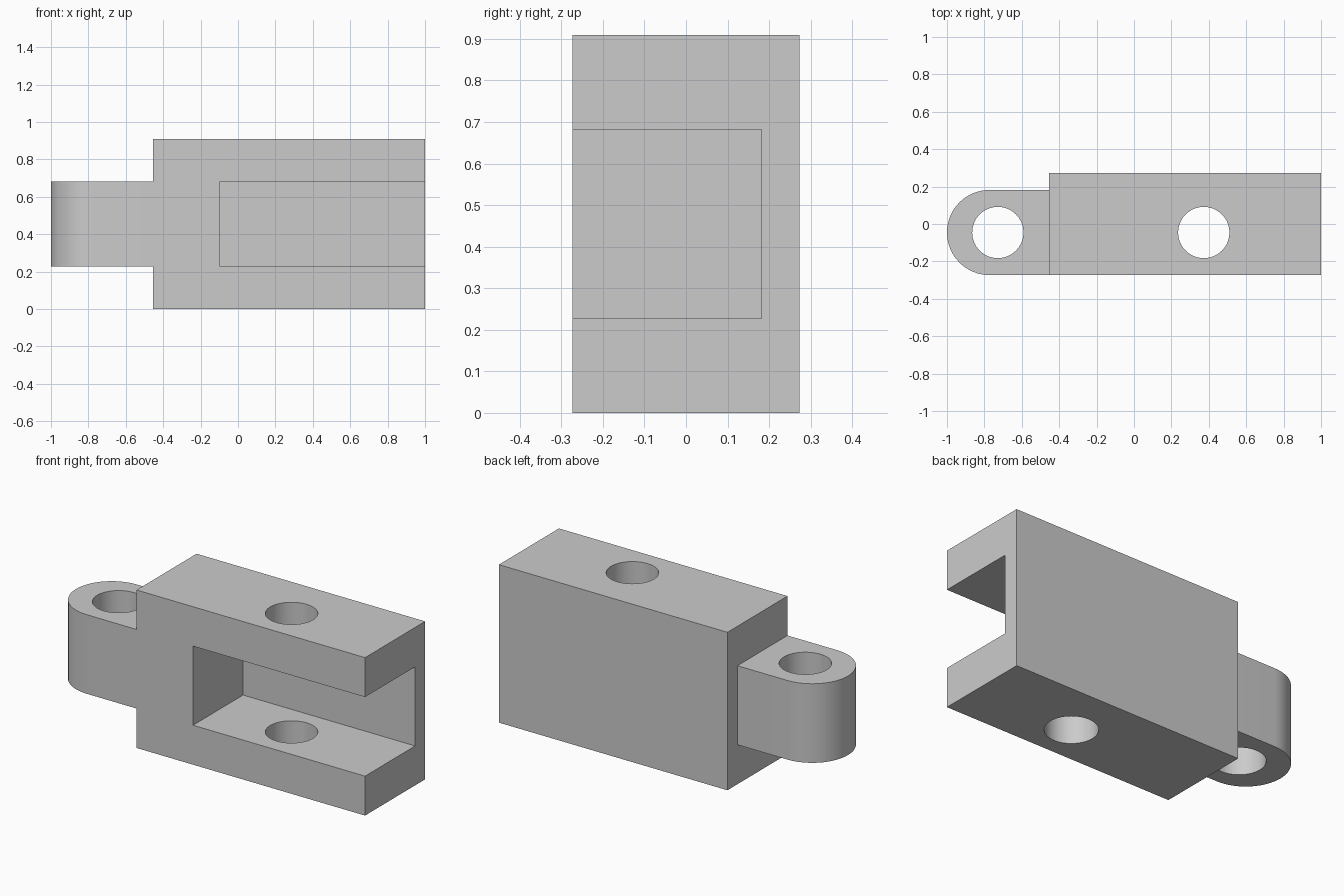
import bpy, bmesh, math

cube = bpy.data.objects.get("Cube")
if cube:
    bpy.data.objects.remove(cube, do_unlink=True)

# Overall dimensions
FRONT, BACK = -0.273, 0.273
HEIGHT = 0.909
BODY_X = -0.455
SLOT_BACK, SLOT_LOW, SLOT_HIGH = 0.182, 0.227, 0.682
MID_Y = (FRONT + SLOT_BACK) / 2
LUG_R = (SLOT_BACK - FRONT) / 2
HOLE_R = 0.137

grey = bpy.data.materials.new("light grey metal")
grey.use_nodes = True
colour = (0.6, 0.6, 0.6, 1)
grey.diffuse_color = colour
grey.node_tree.nodes["Principled BSDF"].inputs["Base Color"].default_value = colour


def prism(name, outline, z0, z1):
    """Extrude a flat outline (counter-clockwise) from z0 to z1."""
    bm = bmesh.new()
    base = bm.faces.new([bm.verts.new((x, y, z0)) for x, y in outline])
    top = bmesh.ops.extrude_face_region(bm, geom=[base])["geom"]
    verts = [v for v in top if isinstance(v, bmesh.types.BMVert)]
    bmesh.ops.translate(bm, verts=verts, vec=(0, 0, z1 - z0))
    bmesh.ops.recalc_face_normals(bm, faces=bm.faces)
    mesh = bpy.data.meshes.new(name)
    bm.to_mesh(mesh)
    bm.free()
    mesh.materials.append(grey)
    obj = bpy.data.objects.new(name, mesh)
    bpy.context.collection.objects.link(obj)
    return obj


def box(x0, x1, y0, y1):
    return [(x0, y0), (x1, y0), (x1, y1), (x0, y1)]


def arc(cx, cy, r, start, sweep, steps):
    angles = [start + sweep * i / steps for i in range(steps + 1)]
    return [(cx + r * math.cos(a), cy + r * math.sin(a)) for a in angles]


def combine(target, tool, operation):
    mod = target.modifiers.new(operation, "BOOLEAN")
    mod.operation = operation
    mod.solver = "EXACT"
    mod.object = tool
    bpy.context.view_layer.objects.active = target
    bpy.ops.object.modifier_apply(modifier=mod.name)
    bpy.data.objects.remove(tool, do_unlink=True)


# Rectangular body
body = prism("clevis_body", box(BODY_X, 1, FRONT, BACK), 0, HEIGHT)

# Round-ended lug, running a little way into the body
lug_outline = arc(LUG_R - 1, MID_Y, LUG_R, math.pi / 2, math.pi, 32)
lug_outline += [(-0.3, FRONT), (-0.3, SLOT_BACK)]
combine(body, prism("lug", lug_outline, SLOT_LOW, SLOT_HIGH), "UNION")

# Slot open to the front and the +x end
combine(body, prism("slot_cutter", box(-0.095, 1.2, FRONT - 0.2, SLOT_BACK),
                    SLOT_LOW, SLOT_HIGH), "DIFFERENCE")

# Pin holes through the lug and both fork arms
for x in (-0.728, 0.373):
    circle = arc(x, MID_Y, HOLE_R, 0, math.tau, 64)[:-1]
    combine(body, prism("hole_cutter", circle, -0.2, HEIGHT + 0.2), "DIFFERENCE")

# Smooth curved walls, sharp edges
bpy.ops.object.select_all(action="DESELECT")
body.select_set(True)
bpy.context.view_layer.objects.active = body
bpy.ops.object.shade_smooth_by_angle(angle=math.radians(30))
